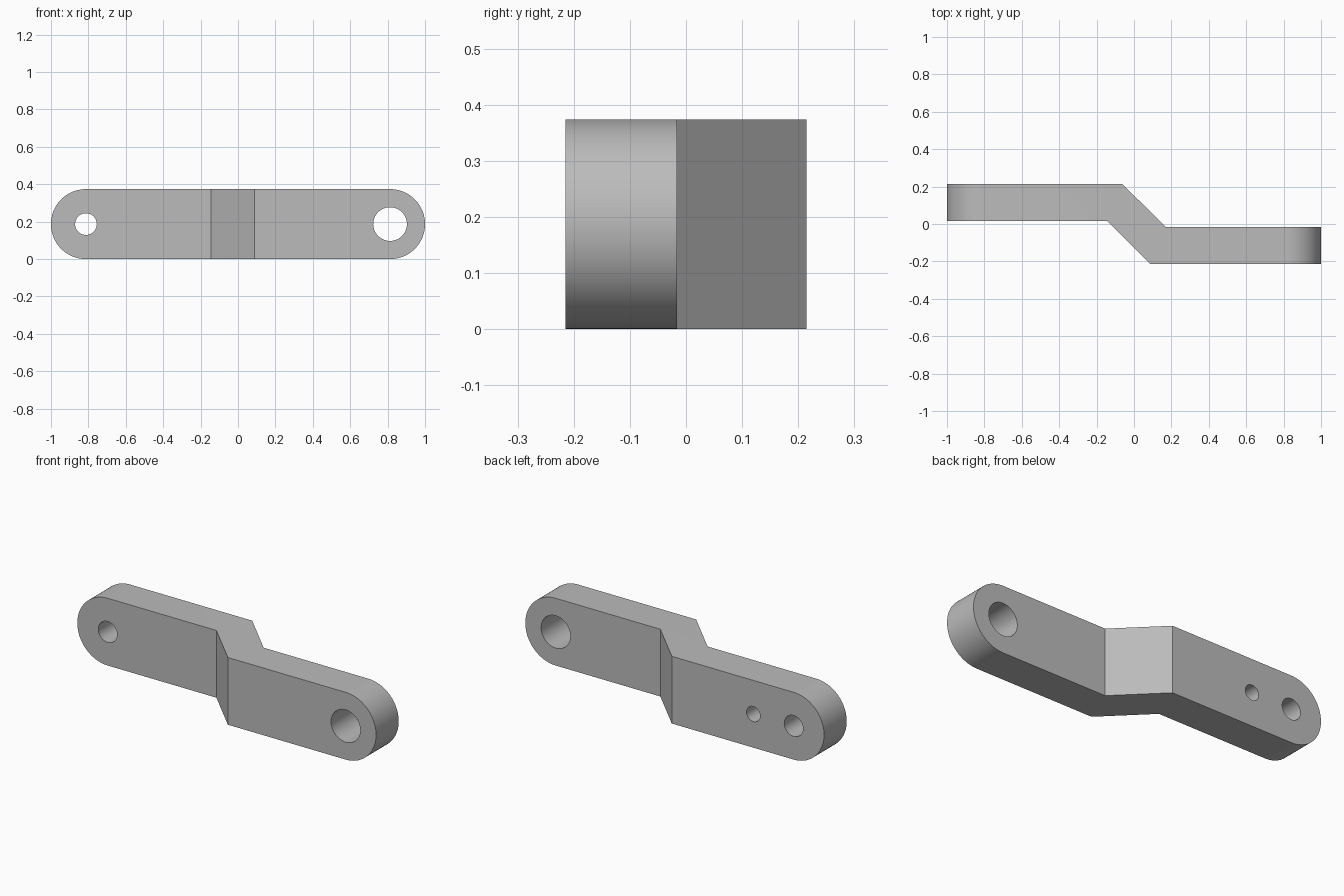
import bpy
import bmesh
from math import sin, cos, pi, radians
from mathutils import Vector

cube = bpy.data.objects.get("Cube")
if cube:
    bpy.data.objects.remove(cube, do_unlink=True)

HEIGHT = 0.374
R = HEIGHT / 2
END = 1 - R          # centre of each rounded end

steel = bpy.data.materials.new("steel grey")
steel.use_nodes = True
colour = (0.5, 0.5, 0.5, 1)
steel.diffuse_color = colour
steel.node_tree.nodes["Principled BSDF"].inputs["Base Color"].default_value = colour


def prism(name, outline, direction):
    """Extrude a closed outline of 3D points into a solid."""
    bm = bmesh.new()
    face = bm.faces.new([bm.verts.new(p) for p in outline])
    moved = bmesh.ops.extrude_face_region(bm, geom=[face])["geom"]
    verts = [g for g in moved if isinstance(g, bmesh.types.BMVert)]
    bmesh.ops.translate(bm, verts=verts, vec=Vector(direction))
    bmesh.ops.recalc_face_normals(bm, faces=bm.faces)
    mesh = bpy.data.meshes.new(name)
    bm.to_mesh(mesh)
    bm.free()
    mesh.materials.append(steel)
    obj = bpy.data.objects.new(name, mesh)
    bpy.context.collection.objects.link(obj)
    return obj


def arc(x, radius, y, start, sweep, steps):
    """Points on an arc around (x, R) in the XZ plane."""
    angles = [start + sweep * i / steps for i in range(steps + 1)]
    return [(x + radius * cos(a), y, R + radius * sin(a)) for a in angles]


def cut(target, tool, operation):
    tool.hide_render = True
    mod = target.modifiers.new(tool.name, "BOOLEAN")
    mod.object, mod.operation, mod.solver = tool, operation, "EXACT"
    bpy.context.view_layer.objects.active = target
    bpy.ops.object.modifier_apply(modifier=mod.name)
    bpy.data.objects.remove(tool, do_unlink=True)


# Offset bar, bent twice in plan
plan = [(-1.1, 0.215), (-0.063, 0.215), (0.169, -0.016), (1.1, -0.016),
        (1.1, -0.215), (0.088, -0.215), (-0.144, 0.016), (-1.1, 0.016)]
bar = prism("offset_link_arm", [(x, y, 0) for x, y in plan], (0, 0, HEIGHT))

# Round both ends; the flat sides of the tool stand clear of the bar
ends = arc(END, R, -0.5, -pi / 2, pi, 48) + arc(-END, R, -0.5, pi / 2, pi, 48)
cut(bar, prism("rounded_ends", ends, (0, 1, 0)), "INTERSECT")


# Large and small through holes, and a shallow pin hole in the back
def drill(name, x, radius, y, length):
    cut(bar, prism(name, arc(x, radius, y, 0, 2 * pi * 47 / 48, 47), (0, length, 0)),
        "DIFFERENCE")


drill("large_hole", END, 0.09, -0.5, 1)
drill("small_hole", -END, 0.058, -0.5, 1)
drill("pin_hole", -0.565, 0.042, 0.095, 0.4)

bpy.ops.object.select_all(action="DESELECT")
bar.select_set(True)
bpy.context.view_layer.objects.active = bar
bpy.ops.object.shade_smooth_by_angle(angle=radians(30))
